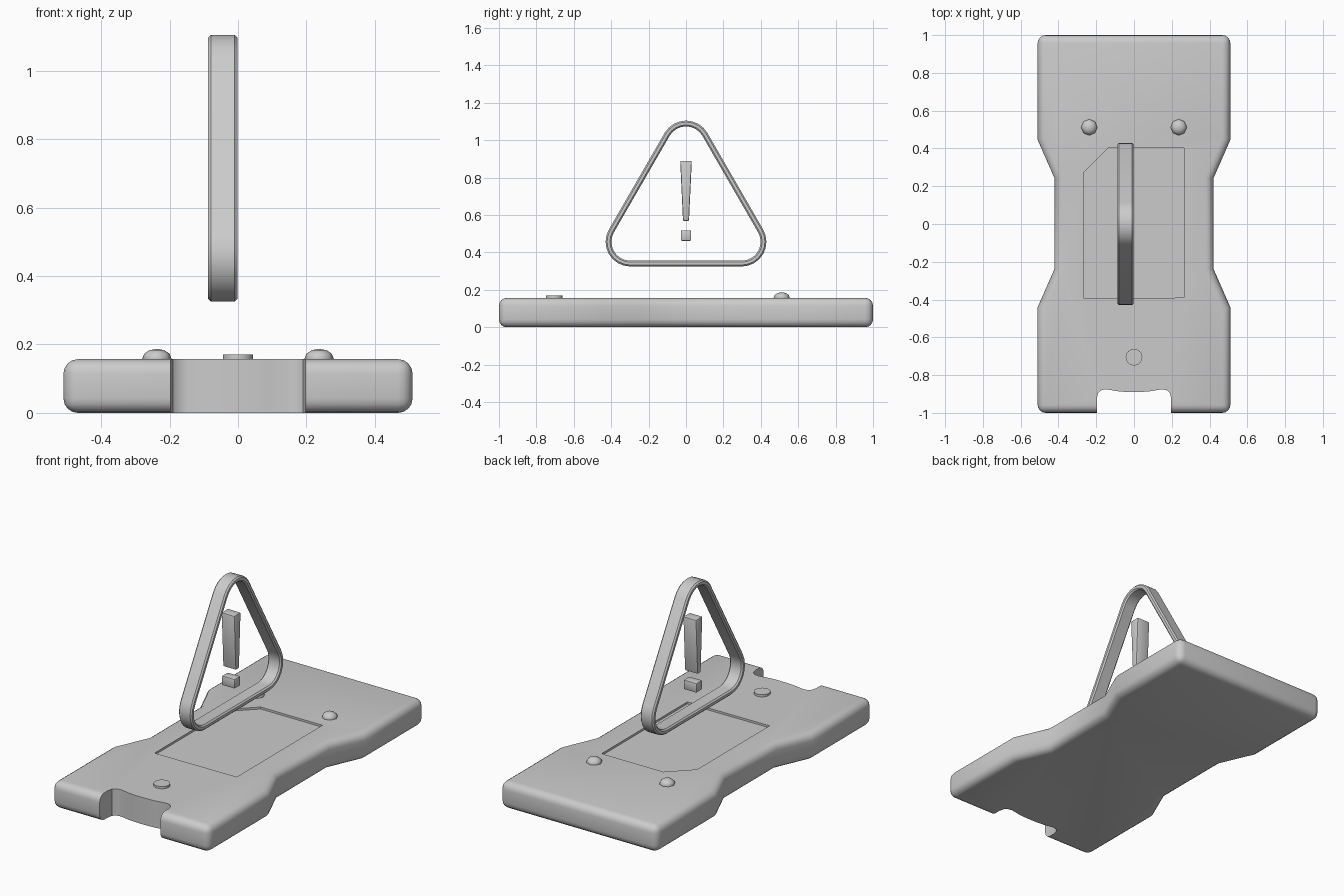
import bpy, bmesh, math
from mathutils import Vector

if "Cube" in bpy.data.objects:
    bpy.data.objects.remove(bpy.data.objects["Cube"])


def make_prism(name, pts, axis, lo, hi):
    """Extrude a 2D outline: axis 'Z' takes (x, y) points, axis 'X' takes (y, z) points."""
    place = (lambda p, t: (p[0], p[1], t)) if axis == 'Z' else (lambda p, t: (t, p[0], p[1]))
    bm = bmesh.new()
    face = bm.faces.new([bm.verts.new(place(p, lo)) for p in pts])
    ext = bmesh.ops.extrude_face_region(bm, geom=[face])
    shift = Vector((0, 0, hi - lo)) if axis == 'Z' else Vector((hi - lo, 0, 0))
    bmesh.ops.translate(bm, vec=shift, verts=[v for v in ext['geom'] if isinstance(v, bmesh.types.BMVert)])
    return finish(name, bm)


def finish(name, bm):
    bmesh.ops.recalc_face_normals(bm, faces=bm.faces)
    me = bpy.data.meshes.new(name)
    bm.to_mesh(me)
    bm.free()
    ob = bpy.data.objects.new(name, me)
    bpy.context.collection.objects.link(ob)
    return ob


def bevel(ob, width, segments):
    m = ob.modifiers.new("Bevel", 'BEVEL')
    m.width, m.segments = width, segments
    m.limit_method, m.angle_limit = 'ANGLE', math.radians(30)


def cut(ob, cutter):
    m = ob.modifiers.new("Cut", 'BOOLEAN')
    m.operation, m.solver, m.object = 'DIFFERENCE', 'EXACT', cutter
    cutter.hide_render = True


def smooth(ob, angle=35):
    bpy.ops.object.select_all(action='DESELECT')
    ob.select_set(True)
    bpy.context.view_layer.objects.active = ob
    bpy.ops.object.convert(target='MESH')
    bpy.ops.object.shade_smooth_by_angle(angle=math.radians(angle))


TOP = 0.157

# Waisted base slab with rounded edges
right = [(0.51, -1), (0.51, -0.44), (0.42, -0.235), (0.42, 0.24), (0.51, 0.445), (0.51, 1)]
base = make_prism("base", right + [(-x, y) for x, y in reversed(right)], 'Z', 0, TOP)
bevel(base, 0.042, 4)

# Front notch and shallow card recess
half = [(0.197, -1.1), (0.197, -0.925), (0.19, -0.895), (0.172, -0.879), (0.145, -0.875),
        (0.09, -0.885), (0.045, -0.889)]
notch = make_prism("notch_cutter", half + [(0, -0.89)] + [(-x, y) for x, y in reversed(half)],
                   'Z', -0.1, 0.3)
recess = make_prism("recess_cutter", [(-0.265, -0.395), (0.265, -0.39), (0.265, 0.403),
                                      (-0.135, 0.403), (-0.265, 0.275)], 'Z', TOP - 0.012, 0.3)
cut(base, notch)
cut(base, recess)
smooth(base)
for helper in (notch, recess):
    bpy.data.objects.remove(helper)

# Pair of low-poly domed studs at the back
for side, tag in ((-1, "left"), (1, "right")):
    bm = bmesh.new()
    bmesh.ops.create_uvsphere(bm, u_segments=8, v_segments=6, radius=0.043)
    bmesh.ops.scale(bm, vec=(1, 1, 0.68), verts=bm.verts)
    bmesh.ops.translate(bm, vec=(side * 0.237, 0.512, TOP + 0.001), verts=bm.verts)
    smooth(finish("stud_" + tag, bm), 60)

# Round button at the front
bm = bmesh.new()
bmesh.ops.create_cone(bm, cap_ends=True, segments=24, radius1=0.044, radius2=0.044, depth=0.03)
bmesh.ops.translate(bm, vec=(0, -0.705, 0.155), verts=bm.verts)
smooth(finish("button", bm))

# Rounded triangular warning frame, standing above the base
X0, X1, CZ, INR, RAD, WALL = -0.087, -0.002, 0.629, 0.304, 0.132, 0.031


def triangle_loop(inset, n=8):
    pts = []
    for k in range(3):
        mid = math.radians(90 + 120 * k)
        d = 2 * (INR - RAD)
        for i in range(n + 1):
            a = mid + math.radians(-60 + 120 * i / n)
            pts.append((d * math.cos(mid) + (RAD - inset) * math.cos(a),
                        CZ + d * math.sin(mid) + (RAD - inset) * math.sin(a)))
    return pts


B = 0.008
section = [(0, X0 + B), (B, X0), (WALL - B, X0), (WALL, X0 + B),
           (WALL, X1 - B), (WALL - B, X1), (B, X1), (0, X1 - B)]
bm = bmesh.new()
rings = [[bm.verts.new((x, y, z)) for y, z in triangle_loop(inset)] for inset, x in section]
for r, ring in enumerate(rings):
    nxt = rings[(r + 1) % len(rings)]
    for i in range(len(ring)):
        j = (i + 1) % len(ring)
        bm.faces.new((ring[i], ring[j], nxt[j], nxt[i]))
smooth(finish("warning_frame", bm), 30)

# Tapered warning bar and its dot
bar = make_prism("warning_bar", [(-0.016, 0.568), (0.016, 0.568), (0.031, 0.89), (-0.031, 0.89)], 'X', X0, X1)
dot = make_prism("warning_dot", [(-0.028, 0.462), (0.028, 0.462), (0.028, 0.518), (-0.028, 0.518)], 'X', X0, X1)
for ob in (bar, dot):
    bevel(ob, 0.007, 2)
    smooth(ob)
